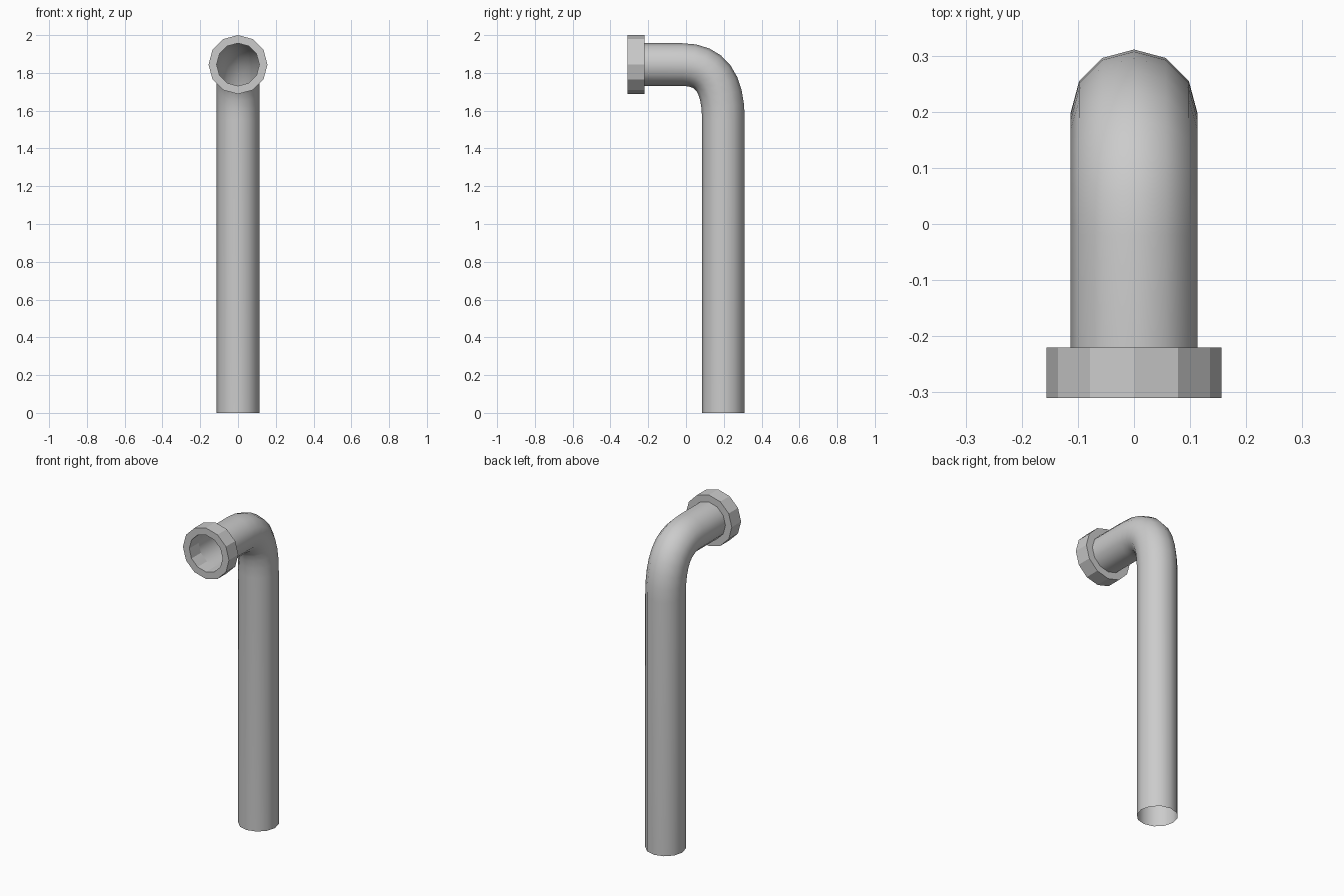
import bpy, math
from mathutils import Vector
from mathutils.geometry import interpolate_bezier

if "Cube" in bpy.data.objects:
    bpy.data.objects.remove(bpy.data.objects["Cube"])

SIDES = 12
R_PIPE, R_COLLAR = 0.113, 0.156
Y_LEG, Z_ARM = 0.198, 1.844
Y_FRONT, Y_BACK = -0.31, -0.22


def ring(centre, tangent, radius):
    """12-sided ring around a path that lies in the YZ plane."""
    side = Vector((1, 0, 0))
    up = side.cross(tangent).normalized()
    return [centre + radius * (math.cos(a) * side + math.sin(a) * up)
            for a in (2 * math.pi * i / SIDES for i in range(SIDES))]


def loft(name, rings, closed=False):
    """Skin a list of rings with quads, optionally joining last to first."""
    verts = [v for r in rings for v in r]
    n = len(rings)
    faces = []
    for j in range(n if closed else n - 1):
        a, b = j * SIDES, (j + 1) % n * SIDES
        for i in range(SIDES):
            k = (i + 1) % SIDES
            faces.append((a + i, a + k, b + k, b + i))
    mesh = bpy.data.meshes.new(name)
    mesh.from_pydata(verts, [], faces)
    obj = bpy.data.objects.new(name, mesh)
    bpy.context.collection.objects.link(obj)
    return obj


# Pipe: horizontal arm, curved elbow, long vertical leg, open at both ends
elbow = interpolate_bezier(Vector((0, -0.02, Z_ARM)), Vector((0, 0.13, Z_ARM)),
                           Vector((0, Y_LEG, 1.75)), Vector((0, Y_LEG, 1.55)), 9)
path = [Vector((0, Y_BACK, Z_ARM))] + elbow + [Vector((0, Y_LEG, 0))]
rings = []
for i, p in enumerate(path):
    before = (p - path[i - 1]).normalized() if i else Vector()
    after = (path[i + 1] - p).normalized() if i < len(path) - 1 else Vector()
    tangent = before + after
    if i == 1:
        tangent = before      # arm stays level up to the elbow
    elif i == len(path) - 2:
        tangent = after       # leg stays plumb below the elbow
    rings.append(ring(p, tangent.normalized(), R_PIPE))
pipe = loft("pipe", rings)
pipe.data.polygons.foreach_set("use_smooth", [True] * len(pipe.data.polygons))

# Collar: flat-faced ring at the mouth of the pipe
fwd = Vector((0, 1, 0))
front, back = Vector((0, Y_FRONT, Z_ARM)), Vector((0, Y_BACK, Z_ARM))
loft("collar", [ring(front, fwd, R_PIPE), ring(front, fwd, R_COLLAR),
                ring(back, fwd, R_COLLAR), ring(back, fwd, R_PIPE)], closed=True)

# Make normals point outwards
import bmesh
for obj in bpy.context.collection.objects:
    bm = bmesh.new()
    bm.from_mesh(obj.data)
    bmesh.ops.recalc_face_normals(bm, faces=bm.faces)
    bm.to_mesh(obj.data)
    bm.free()
